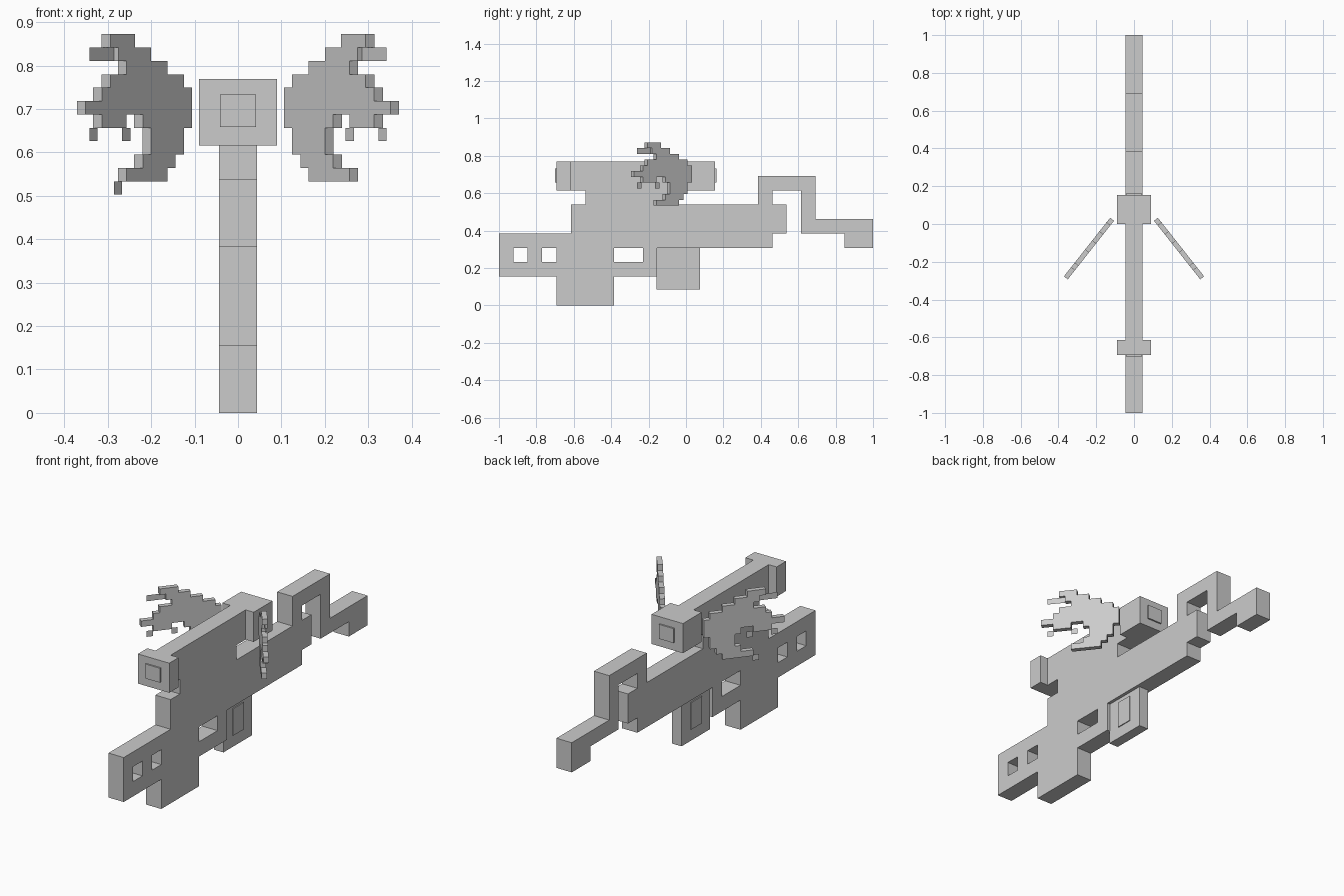
import bpy, bmesh, math
from mathutils import Vector

if "Cube" in bpy.data.objects:
    bpy.data.objects.remove(bpy.data.objects["Cube"], do_unlink=True)

U = 1 / 13          # block grid unit
HALF = 0.044        # half width of the flat body

grey = bpy.data.materials.new("light_grey")
grey.use_nodes = True
grey.diffuse_color = (0.6, 0.6, 0.6, 1)
grey.node_tree.nodes["Principled BSDF"].inputs["Base Color"].default_value = (0.6, 0.6, 0.6, 1)


def add_object(name, mesh):
    mesh.materials.clear()
    mesh.materials.append(grey)
    ob = bpy.data.objects.new(name, mesh)
    bpy.context.collection.objects.link(ob)
    return ob


def box(name, half_x, y0, y1, z0, z1, x=0):
    bm = bmesh.new()
    bmesh.ops.create_cube(bm, size=1)
    for v in bm.verts:
        v.co = (x + v.co.x * 2 * half_x,
                (y0 + y1) / 2 + v.co.y * (y1 - y0),
                (z0 + z1) / 2 + v.co.z * (z1 - z0))
    mesh = bpy.data.meshes.new(name)
    bm.to_mesh(mesh)
    bm.free()
    return add_object(name, mesh)


def slab(name, loops):
    """Side profile with holes, in grid units, extruded across x."""
    curve = bpy.data.curves.new(name + "_profile", "CURVE")
    curve.dimensions = "2D"
    curve.fill_mode = "BOTH"
    curve.extrude = HALF
    for loop in loops:
        sp = curve.splines.new("POLY")
        sp.points.add(len(loop) - 1)
        for p, (y, z) in zip(sp.points, loop):
            p.co = (y * U, z * U, 0, 1)
        sp.use_cyclic_u = True
    tmp = bpy.data.objects.new(name + "_profile", curve)
    bpy.context.collection.objects.link(tmp)
    deps = bpy.context.evaluated_depsgraph_get()
    mesh = bpy.data.meshes.new_from_object(tmp.evaluated_get(deps))
    bpy.data.objects.remove(tmp, do_unlink=True)
    bm = bmesh.new()
    bm.from_mesh(mesh)
    for v in bm.verts:
        v.co = (v.co.z, v.co.x, v.co.y)
    bmesh.ops.remove_doubles(bm, verts=bm.verts, dist=1e-5)
    bmesh.ops.recalc_face_normals(bm, faces=bm.faces)
    bm.to_mesh(mesh)
    bm.free()
    for p in mesh.polygons:
        p.use_smooth = False
    return add_object(name, mesh)


def hole(y0, y1):
    return [(y0, 3), (y1, 3), (y1, 4), (y0, 4)]


# Body: stock, grip, sight bar and hooked tail in one silhouette
outline = [(-13, 2), (-9, 2), (-9, 0), (-5, 0), (-5, 2), (-2, 2), (-2, 4), (6, 4),
           (6, 5), (7, 5), (7, 7), (6, 7), (6, 8), (8, 8), (8, 5), (11, 5), (11, 4),
           (13, 4), (13, 6), (9, 6), (9, 9), (5, 9), (5, 7), (-1, 7), (-1, 8),
           (1, 8), (1, 10), (-8.5, 10), (-8.5, 8), (-7, 8), (-7, 7), (-8, 7),
           (-8, 5), (-13, 5)]
slab("body", [outline, hole(-12, -11), hole(-10, -9), hole(-5, -3)])

# Wide blocks on both ends of the top bar, each with a raised plate
for end, y0, y1, plate in (("front", -9, -8, -1), ("back", 0, 2, 1)):
    box(end + "_block", 0.09, y0 * U, y1 * U, 8 * U, 10 * U)
    face = (y0 if plate < 0 else y1) * U
    box(end + "_plate", 0.042, min(face, face + plate * 0.008),
        max(face, face + plate * 0.008), 0.658, 0.733)

# Magazine with a raised panel on each side
box("magazine", 0.027, -0.158, 0.075, 0.085, 4 * U)
for side, s in (("left", 1), ("right", -1)):
    box(side + "_magazine_panel", 0.004, -0.085, 0.003, 0.145, 0.285, x=s * 0.028)

# Wings: pixel shapes as runs of (row from top, first column, end column)
COL, ROW, THICK, TOP = 0.0304, 0.0308, 0.026, 0.872
SOLID = [(0, 7, 10), (1, 5, 9), (2, 3, 8), (3, 1, 10), (4, 0, 11), (5, 0, 13),
         (6, 0, 6), (6, 8, 11), (7, 1, 5), (8, 1, 5), (9, 2, 6), (10, 3, 8)]
LOOSE = [(1, 9, 12), (7, 7, 8), (7, 11, 12)]


def pixels(name, runs, side, depth, thick):
    along = Vector((0.62 * side, -0.785, 0))
    out = Vector((0.785 * side, 0.62, 0))
    start = Vector((0.1057 * side, 0.017, TOP)) + out * depth
    bm = bmesh.new()
    for row, c0, c1 in runs:
        for c in range(c0, c1):
            corners = [(c, row), (c + 1, row), (c + 1, row + 1), (c, row + 1)]
            bm.faces.new([bm.verts.new(start + along * COL * a - Vector((0, 0, ROW * b)))
                          for a, b in corners])
    bmesh.ops.remove_doubles(bm, verts=bm.verts, dist=1e-4)
    if thick:
        keep = bm.faces[:]
        new = bmesh.ops.extrude_face_region(bm, geom=keep, use_keep_orig=True)["geom"]
        bmesh.ops.translate(bm, vec=out * thick,
                            verts=[g for g in new if isinstance(g, bmesh.types.BMVert)])
        bmesh.ops.recalc_face_normals(bm, faces=bm.faces)
    bmesh.ops.dissolve_limit(bm, angle_limit=math.radians(1),
                             verts=bm.verts, edges=bm.edges)
    mesh = bpy.data.meshes.new(name)
    bm.to_mesh(mesh)
    bm.free()
    return add_object(name, mesh)


for name, side in (("left", 1), ("right", -1)):
    pixels(name + "_wing", SOLID, side, 0, THICK)
    extra = [(11, 8, 9)] if side < 0 else []
    pixels(name + "_wing_flecks", LOOSE + extra, side, THICK / 2, 0)
